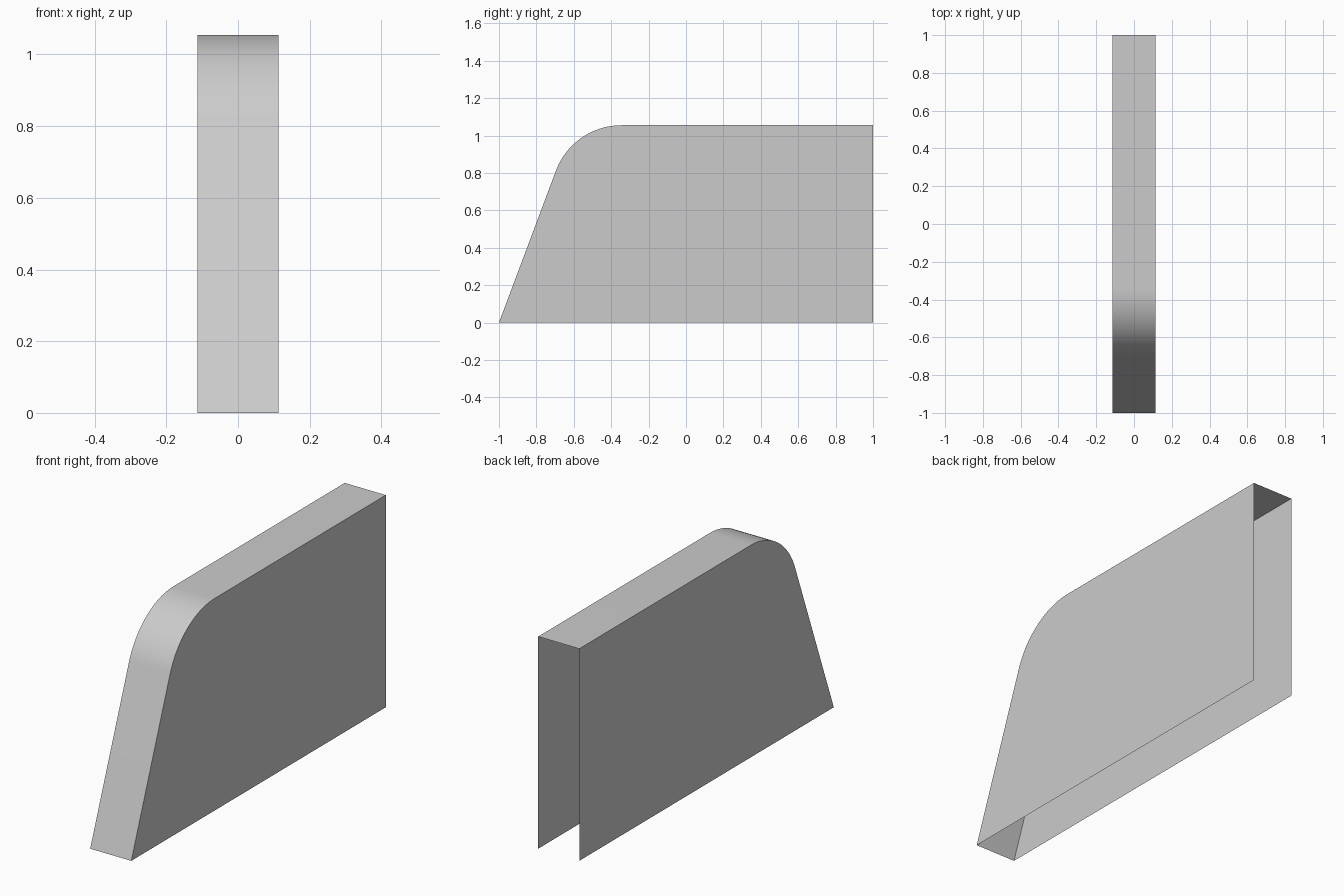
import bpy, bmesh, math

if "Cube" in bpy.data.objects:
    bpy.data.objects.remove(bpy.data.objects["Cube"])

HALF_W, HEIGHT, SEGS = 0.113, 1.055, 24

# Side profile: sloped front, rounded shoulder, flat top
slope = math.atan2(0.8, 0.3)
radius = 0.375
tangent = radius * math.tan(slope / 2)
corner_y = -1 + HEIGHT / math.tan(slope)
cy, cz = corner_y + tangent, HEIGHT - radius
profile = [(-1, 0)]
for i in range(SEGS + 1):
    a = math.pi / 2 + slope * (1 - i / SEGS)
    profile.append((cy + radius * math.cos(a), cz + radius * math.sin(a)))
profile.append((1, HEIGHT))

# Thin shell: two side panels joined by the front and top strip, open below and behind
bm = bmesh.new()
left, right = [[bm.verts.new((x, y, z)) for y, z in profile] for x in (-HALF_W, HALF_W)]
for i in range(len(profile) - 1):
    bm.faces.new((left[i], right[i], right[i + 1], left[i + 1]))
left_foot, right_foot = [bm.verts.new((x, 1, 0)) for x in (-HALF_W, HALF_W)]
bm.faces.new(left + [left_foot])
bm.faces.new([right_foot] + right[::-1])

mesh = bpy.data.meshes.new("end_panel_cover")
bm.to_mesh(mesh)
bm.free()
cover = bpy.data.objects.new("end_panel_cover", mesh)
bpy.context.collection.objects.link(cover)

# Smooth shoulder, crisp side edges
bpy.context.view_layer.objects.active = cover
cover.select_set(True)
bpy.ops.object.shade_smooth_by_angle(angle=math.radians(30))
